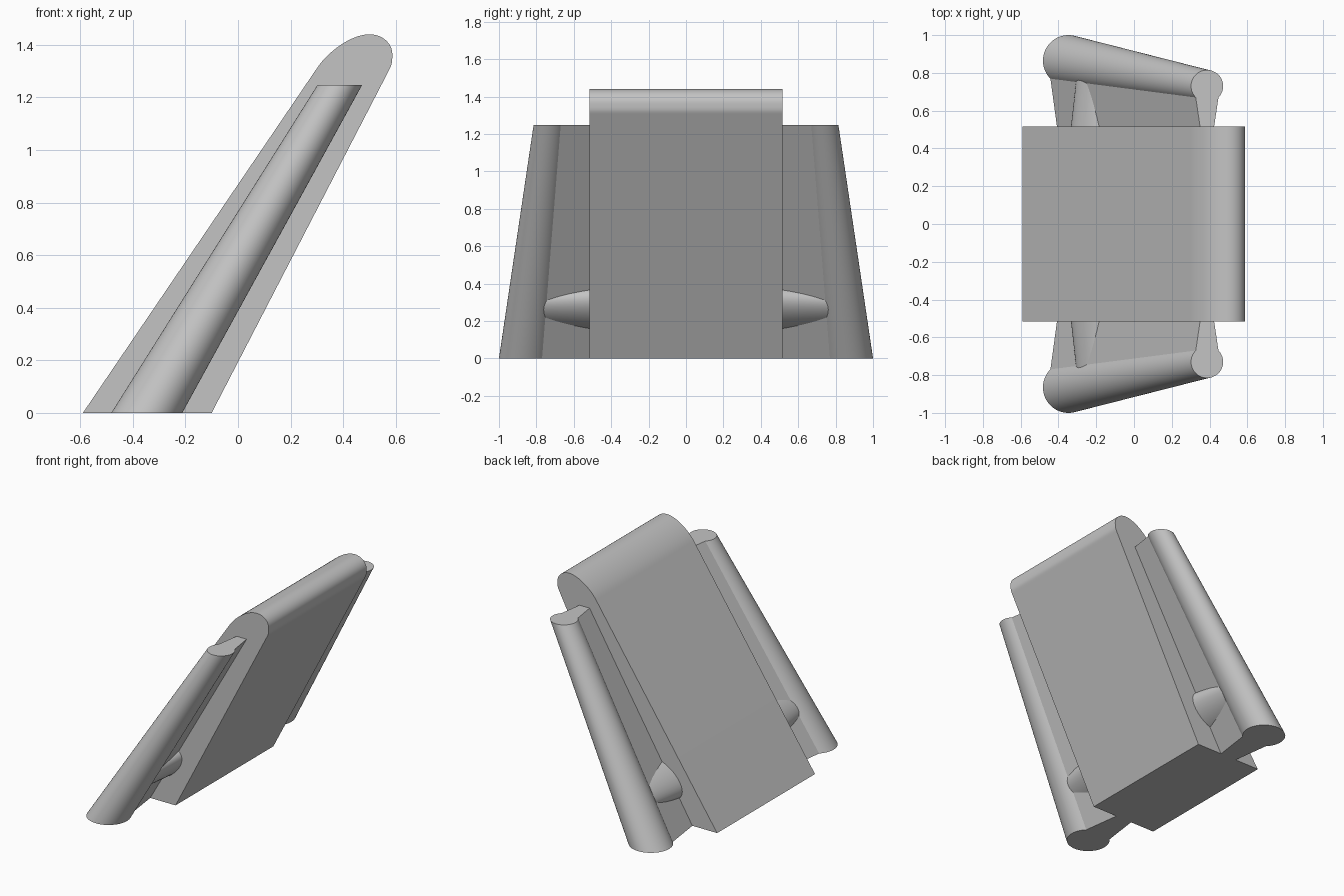
import bpy, bmesh, math
from mathutils import Vector
from mathutils.geometry import interpolate_bezier

cube = bpy.data.objects.get("Cube")
if cube:
    bpy.data.objects.remove(cube)

# Single grey colour
grey = bpy.data.materials.new("plain grey")
grey.use_nodes = True
colour = (0.55, 0.55, 0.55, 1)
grey.diffuse_color = colour
grey.node_tree.nodes["Principled BSDF"].inputs["Base Color"].default_value = colour


def loft(name, first, last):
    """Join two matching closed outlines with side walls and end caps."""
    bm = bmesh.new()
    a = [bm.verts.new(p) for p in first]
    b = [bm.verts.new(p) for p in last]
    n = len(a)
    for i in range(n):
        j = (i + 1) % n
        bm.faces.new((a[i], a[j], b[j], b[i]))
    bm.faces.new(a[::-1])
    bm.faces.new(b)
    bmesh.ops.recalc_face_normals(bm, faces=bm.faces)
    mesh = bpy.data.meshes.new(name)
    bm.to_mesh(mesh)
    bm.free()
    mesh.materials.append(grey)
    obj = bpy.data.objects.new(name, mesh)
    bpy.context.collection.objects.link(obj)
    bpy.ops.object.select_all(action='DESELECT')
    obj.select_set(True)
    bpy.context.view_layer.objects.active = obj
    bpy.ops.object.shade_smooth_by_angle(angle=math.radians(30))
    return obj


# Leaning slab with a rounded top: knots carry a point, a direction and a handle length
knots = [((0.303, 1.315), (0.56, 0.83), 0.07),
         ((0.50, 1.44), (1, 0), 0.07),
         ((0.587, 1.365), (0, -1), 0.04),
         ((0.57, 1.295), (-0.46, -0.89), 0.03)]
outline = [Vector((-0.59, 0))]
for (p, d, h), (q, e, k) in zip(knots, knots[1:]):
    p, d, q, e = map(Vector, (p, d, q, e))
    h0 = 0.09 if p.x > 0.4 and p.y > 1.4 else h
    outline += interpolate_bezier(p, p + d * min(h0, 0.05 if p.y > 1.4 else h),
                                  q - e * k, q, 14)[:-1]
outline += [Vector(knots[-1][0]), Vector((-0.10, 0))]
half = 0.515
loft("main_slab", [(p.x, -half, p.y) for p in outline], [(p.x, half, p.y) for p in outline])


def rail_section(cx, cy, r, web, z, side):
    """Round rail outline with a web that narrows towards the slab."""
    start, steps = math.radians(-45), 48
    pts = [(cx - web, side * 0.40, z), (cx + web, side * 0.40, z)]
    for i in range(steps + 1):
        t = start + math.radians(270) * i / steps
        pts.append((cx + r * math.cos(t), side * (cy + r * math.sin(t)), z))
    return pts


def pin_section(y, r, side):
    """Round outline sheared to follow the lean of the rails."""
    pts = []
    for i in range(48):
        t = math.tau * i / 48
        dz = 0.95 * r * math.sin(t)
        pts.append((-0.193 + r * math.cos(t) + 0.586 * dz, side * y, 0.262 + dz))
    return pts


# Tapered side rails with webs, and the cross pins
for label, side in (("front", -1), ("back", 1)):
    loft(label + "_rail",
         rail_section(-0.347, 0.865, 0.135, 0.045, 0, side),
         rail_section(0.387, 0.73, 0.085, 0.02, 1.247, side))
    loft(label + "_pin", pin_section(0.45, 0.129, side), pin_section(0.80, 0.095, side))
